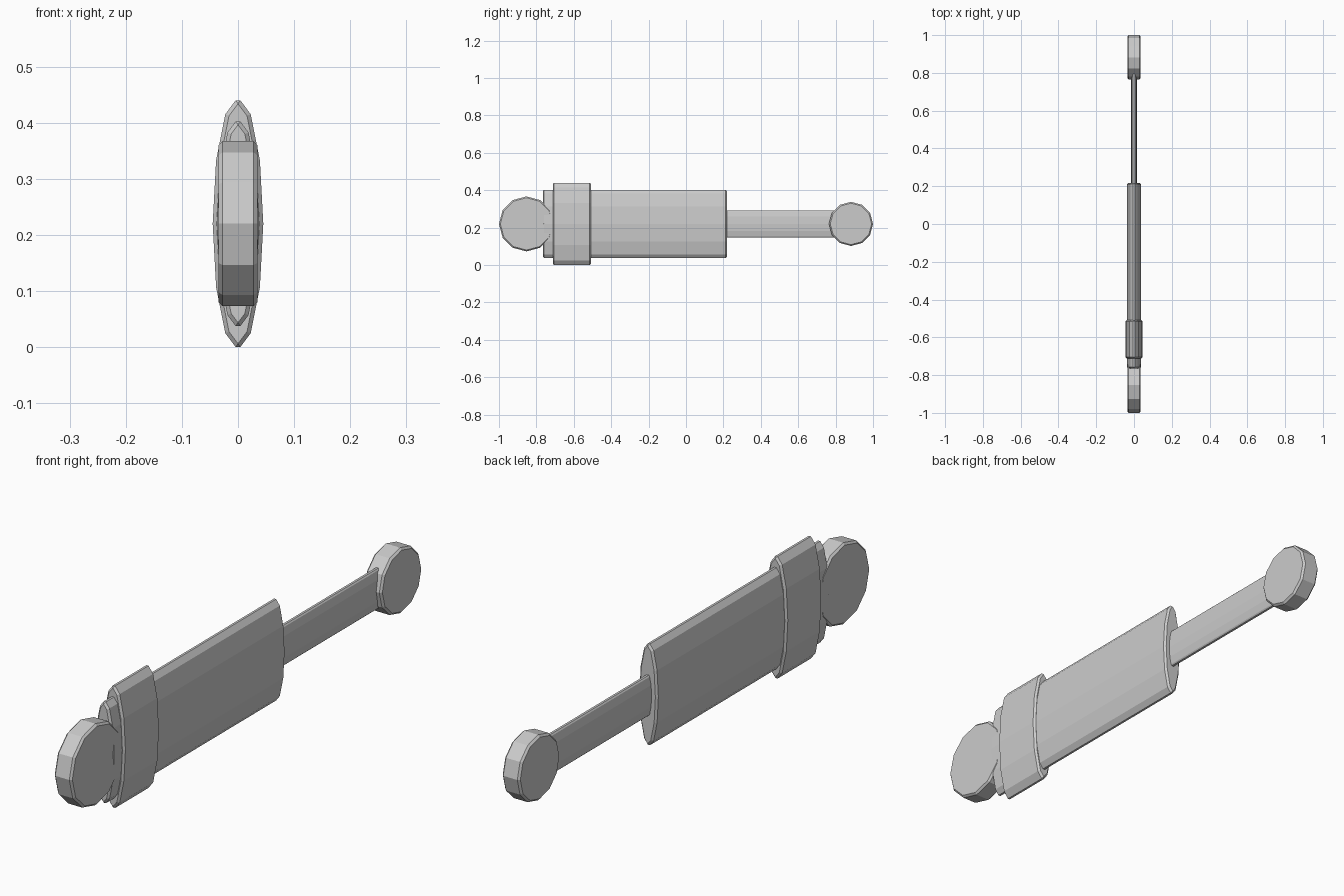
import bpy, bmesh
from math import radians, pi
from mathutils import Matrix

if "Cube" in bpy.data.objects:
    bpy.data.objects.remove(bpy.data.objects["Cube"])

CZ = 0.22       # height of the long axis
FLAT = 0.2      # sideways flattening of the ram


def cylinder(name, axis, centre_y, radius, length, x_scale=1.0):
    """12-sided cylinder with a small chamfer on its sharp edges."""
    bm = bmesh.new()
    bmesh.ops.create_cone(bm, cap_ends=True, segments=12,
                          radius1=radius, radius2=radius, depth=length)
    bmesh.ops.rotate(bm, verts=bm.verts, cent=(0, 0, 0),
                     matrix=Matrix.Rotation(pi / 2, 3, axis))
    bmesh.ops.scale(bm, verts=bm.verts, vec=(x_scale, 1, 1))
    bmesh.ops.recalc_face_normals(bm, faces=bm.faces)
    mesh = bpy.data.meshes.new(name)
    bm.to_mesh(mesh)
    bm.free()
    obj = bpy.data.objects.new(name, mesh)
    obj.location = (0, centre_y, CZ)
    bpy.context.collection.objects.link(obj)
    bev = obj.modifiers.new("chamfer", 'BEVEL')
    bev.width = 0.007
    bev.segments = 1
    bev.limit_method = 'ANGLE'
    bev.angle_limit = radians(32)
    return obj


def ram_part(name, y0, y1, radius):
    return cylinder(name, 'X', (y0 + y1) / 2, radius, y1 - y0, FLAT)


# Flattened ram parts along y
ram_part("barrel", -0.765, 0.218, 0.188)
ram_part("collar", -0.712, -0.508, 0.2255)
ram_part("rod", 0.16, 0.80, 0.078)

# Round mounting ends, axis along x
cylinder("front_mount", 'Y', -0.853, 0.147, 0.07)
cylinder("back_mount", 'Y', 0.882, 0.118, 0.07)
